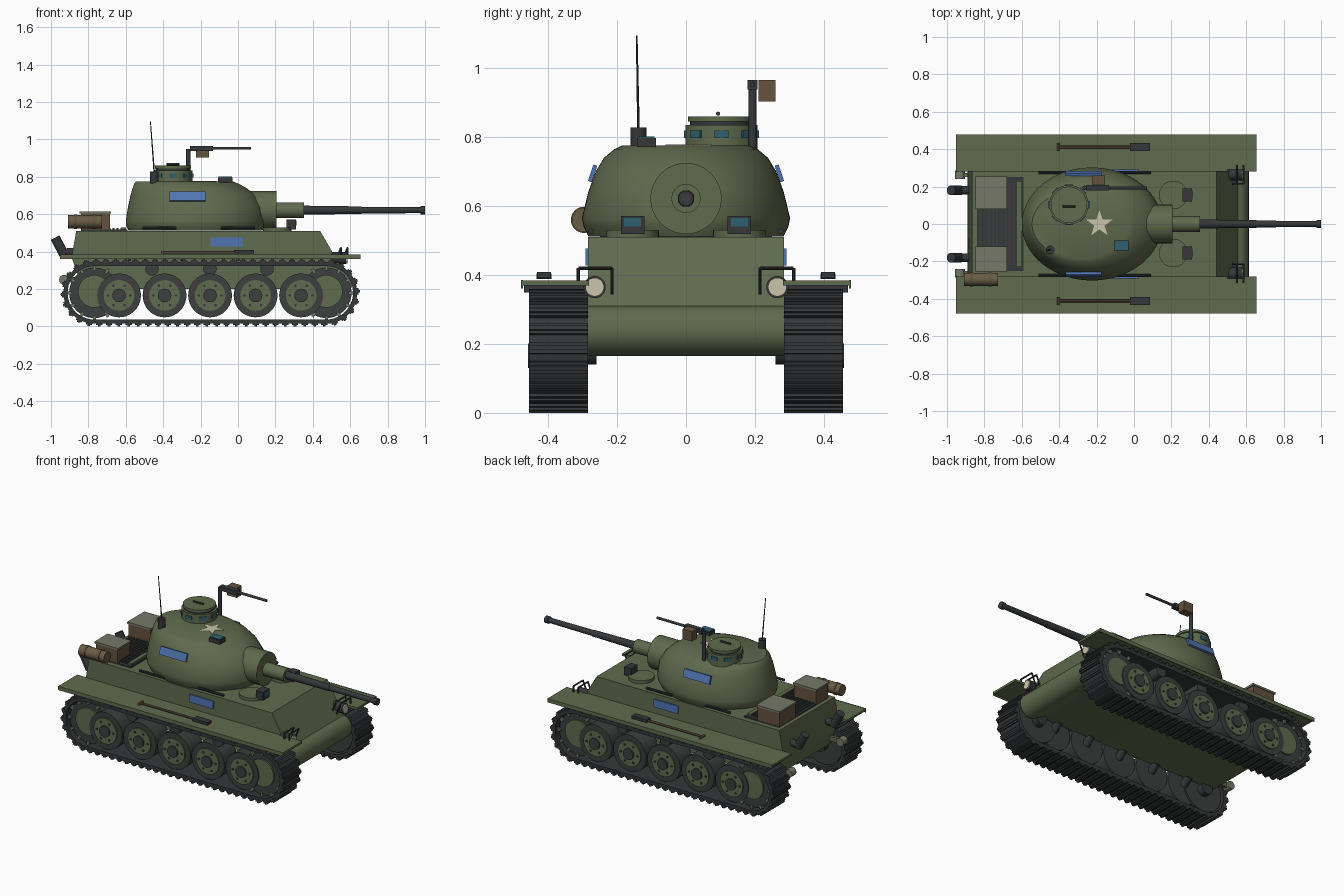
import bpy, bmesh, math
from mathutils import Vector, Matrix

if "Cube" in bpy.data.objects:
    bpy.data.objects.remove(bpy.data.objects["Cube"])

def material(name, r, g, b):
    m = bpy.data.materials.new(name)
    m.diffuse_color = (r, g, b, 1)
    m.use_nodes = True
    m.node_tree.nodes["Principled BSDF"].inputs["Base Color"].default_value = m.diffuse_color
    return m

GREEN = material("olive_green", .115, .145, .075)
DARK = material("dark_metal", .035, .038, .04)
TYRE = material("dark_rubber", .045, .05, .048)
BLUE = material("blue_panel", .08, .18, .45)
GLASS = material("teal_glass", .03, .12, .16)
BROWN = material("brown", .13, .085, .05)
CANVAS = material("canvas", .14, .11, .06)
LID = material("grey_green", .18, .19, .14)
CREAM = material("cream", .6, .56, .42)

def finish(name, bm, mat):
    bmesh.ops.recalc_face_normals(bm, faces=bm.faces)
    me = bpy.data.meshes.new(name)
    bm.to_mesh(me)
    bm.free()
    me.materials.append(mat)
    ob = bpy.data.objects.new(name, me)
    bpy.context.collection.objects.link(ob)
    return ob

def box(name, c, size, mat, rot=None):
    bm = bmesh.new()
    m = Matrix.Translation(c) @ (rot or Matrix()) @ Matrix.Diagonal((*size, 1))
    bmesh.ops.create_cube(bm, size=1, matrix=m)
    return finish(name, bm, mat)

def rod(name, p, q, r, mat, r2=None, n=32):
    p, q = Vector(p), Vector(q)
    d = q - p
    m = Matrix.Translation((p + q) / 2) @ d.to_track_quat('Z', 'Y').to_matrix().to_4x4()
    bm = bmesh.new()
    bmesh.ops.create_cone(bm, cap_ends=True, segments=n, radius1=r,
                          radius2=r if r2 is None else r2, depth=d.length, matrix=m)
    return finish(name, bm, mat)

def loft(name, rings, mat):
    bm = bmesh.new()
    vs = [[bm.verts.new(p) for p in ring] for ring in rings]
    n = len(vs[0])
    for a, b in zip(vs, vs[1:]):
        for i in range(n):
            bm.faces.new((a[i], a[(i + 1) % n], b[(i + 1) % n], b[i]))
    bm.faces.new(vs[0])
    bm.faces.new(vs[-1])
    return finish(name, bm, mat)

# Hull: side profile with rounded nose, extruded across
nose = [(.54 + .074 * math.cos(math.radians(a)), .24 + .075 * math.sin(math.radians(a)))
        for a in range(60, -121, -15)]
prof = [(-.865, .51), (.44, .51), (.555, .31)] + nose + [(.44, .205), (.38, .2), (-.83, .2), (-.89, .37)]
loft("hull", [[(x, y, z) for x, z in prof] for y in (-.284, .284)], GREEN)

# Turret: stacked ellipses
rings = []
for z, x0, x1, w in ((.512, -.585, .13, .283), (.54, -.598, .145, .297), (.565, -.6, .15, .302),
                     (.64, -.588, .14, .284), (.7, -.575, .1, .262), (.74, -.563, .045, .238),
                     (.765, -.555, 0, .208), (.776, -.545, -.03, .185)):
    rings.append([((x0 + x1) / 2 + (x1 - x0) / 2 * math.cos(t), w * math.sin(t), z)
                  for t in (i * math.tau / 64 for i in range(64))])
loft("turret", rings, GREEN)

# Gun
G = .622
rod("mantlet", (.03, 0, G), (.205, 0, G), .103, GREEN, n=48)
rod("gun_sleeve", (.2, 0, G), (.352, 0, G), .042, GREEN)
rod("barrel_rear", (.35, 0, G), (.66, 0, G), .024, DARK, .02)
rod("barrel_front", (.66, 0, G), (.98, 0, G), .018, DARK, .016)
rod("muzzle_ring", (.975, 0, G), (1, 0, G), .022, DARK)

# Commander cupola with vision blocks
cx, cy = -.348, .103
rod("cupola", (cx, cy, .76), (cx, cy, .835), .105, GREEN, n=48)
rod("cupola_rim", (cx, cy, .835), (cx, cy, .846), .092, DARK, n=48)
rod("cupola_hatch", (cx, cy, .846), (cx, cy, .86), .097, GREEN, n=48)
rod("hatch_handle", (cx - .035, cy - .01, .868), (cx + .035, cy - .01, .868), .006, DARK, n=12)
for i in range(8):
    t = i * math.tau / 8
    box("vision_block", (cx + .1 * math.cos(t), cy + .1 * math.sin(t), .808), (.018, .042, .022),
        GLASS, Matrix.Rotation(t, 4, 'Z'))

# Machine gun on post
rod("gun_post", (-.265, .193, .77), (-.265, .193, .95), .012, DARK, n=16)
box("gun_receiver", (-.195, .193, .952), (.125, .03, .028), DARK)
rod("gun_barrel", (-.14, .193, .953), (.07, .193, .953), .008, DARK, n=16)
box("ammo_box", (-.19, .235, .935), (.068, .05, .062), BROWN)

# Antenna, periscope and star on the turret roof
rod("antenna_base", (-.448, -.138, .74), (-.448, -.138, .828), .023, DARK)
rod("antenna", (-.448, -.138, .825), (-.468, -.143, 1.095), .004, DARK, .0025, 8)
box("roof_periscope", (-.068, -.115, .784), (.078, .055, .026), DARK)
box("periscope_glass", (-.068, -.115, .799), (.07, .048, .006), GLASS)
star = [(r * math.cos(a), r * math.sin(a)) for r, a in
        ((.074 if i % 2 == 0 else .029, math.pi / 2 + i * math.pi / 5) for i in range(10))]
loft("star", [[(-.185 + x, y, z) for x, y in star] for z in (.774, .779)], CREAM)

# Engine deck grille
box("grille_base", (-.715, 0, .513), (.25, .5, .01), DARK)
for i in range(10):
    box("grille_bar", (-.82 + i * .022, 0, .52), (.01, .46, .012), TYRE)
box("grille_end", (-.612, 0, .522), (.025, .46, .016), GREEN)

# Stowage boxes and bedroll
for y, w in ((.167, .175), (-.187, .135)):
    box("stowage_box", (-.763, y, .56), (.155, w - .01, .09), BROWN)
    box("stowage_lid", (-.763, y, .609), (.168, w, .012), LID)
rod("bedroll", (-.91, -.296, .56), (-.727, -.296, .56), .035, CANVAS)
for x in (-.87, -.77):
    rod("bedroll_strap", (x - .008, -.296, .56), (x + .008, -.296, .56), .038, BROWN)

# Track path: stadium loop returning point and tangent angle
X0, X1, ZC, R = -.768, .472, .18, .155
def track_path(s, r=R):
    L, A = X1 - X0, math.pi * R
    s %= 2 * (L + A)
    if s < L:
        return X0 + s, ZC - r, 0
    if s < L + A:
        t = (s - L) / R
        return X1 + r * math.sin(t), ZC - r * math.cos(t), t
    if s < 2 * L + A:
        return X1 - (s - L - A), ZC + r, math.pi
    t = math.pi + (s - 2 * L - A) / R
    return X0 + r * math.sin(t), ZC - r * math.cos(t), t

def track(side):
    N, total = 66, 2 * (X1 - X0 + math.pi * R)
    bm = bmesh.new()
    loop = []
    for i in range(N * 2):
        s = i * total / N / 2
        loop.append([bm.verts.new((x, side * y, z)) for y, r in
                     ((.285, R - .012), (.455, R - .012), (.455, R + .01), (.285, R + .01))
                     for x, z, _ in (track_path(s, r),)])
    for a, b in zip(loop, loop[1:] + loop[:1]):
        for k in range(4):
            bm.faces.new((a[k], a[(k + 1) % 4], b[(k + 1) % 4], b[k]))
    for i in range(N):
        x, z, t = track_path((i + .5) * total / N, R + .013)
        m = Matrix.Translation((x, side * .37, z)) @ Matrix.Rotation(-t, 4, 'Y')
        for w, h, d in ((.034, .010, 0), (.014, .024, 0)):
            bmesh.ops.create_cube(bm, size=1, matrix=m @ Matrix.Diagonal((w, .172, h, 1)))
    finish("track", bm, DARK)

# Everything repeated on both sides
for s in (-1, 1):
    track(s)
    box("fender", (-.148, s * .38, .377), (1.606, .198, .014), GREEN)
    box("fender_lip", (-.148, s * .476, .373), (1.606, .006, .024), GREEN)
    # road wheels
    for i in range(5):
        x = -.636 + i * .2433
        rod("road_wheel_tyre", (x, s * .31, .166), (x, s * .44, .166), .117, TYRE, n=40)
        rod("road_wheel_disc", (x, s * .435, .166), (x, s * .447, .166), .082, GREEN, n=40)
        rod("road_wheel_hub", (x, s * .44, .166), (x, s * .458, .166), .036, TYRE)
        for k in range(6):
            a = k * math.tau / 6
            bx, bz = x + .06 * math.cos(a), .166 + .06 * math.sin(a)
            rod("wheel_bolt", (bx, s * .44, bz), (bx, s * .452, bz), .007, DARK, n=8)
        rod("axle", (x, s * .27, .21), (x, s * .32, .17), .025, DARK, n=16)
    # sprocket and idler with teeth
    for x in (X0, X1):
        rod("end_wheel", (x, s * .30, ZC), (x, s * .425, ZC), .135, TYRE, n=40)
        rod("end_wheel_disc", (x, s * .42, ZC + .008), (x, s * .435, ZC + .008), .087, GREEN, n=40)
        rod("end_wheel_axle", (x, s * .26, ZC), (x, s * .32, ZC), .04, DARK)
        for k in range(12):
            a = k * math.tau / 12
            box("sprocket_tooth", (x + .134 * math.cos(a), s * .425, ZC + .134 * math.sin(a)),
                (.028, .02, .016), LID, Matrix.Rotation(-a, 4, 'Y'))
    # return rollers and fender brackets
    for x in (-.46, -.15, .155):
        rod("return_roller", (x, s * .28, .308), (x, s * .43, .308), .036, TYRE)
    for x in (-.58, -.3, 0, .29):
        box("fender_bracket", (x, s * .38, .36), (.014, .18, .022), DARK)
    # side panels and rails
    box("turret_panel", (-.27, s * .271, .695), (.19, .012, .05), BLUE,
        Matrix.Rotation(s * .32, 4, 'X'))
    box("hull_panel", (-.06, s * .287, .452), (.172, .01, .05), BLUE)
    for x in (-.42, 0):
        rod("hull_grab_rail", (x - .09, s * .275, .527), (x + .09, s * .275, .527), .008, DARK, n=10)
    # shovel
    rod("shovel_handle", (-.4, s * .412, .397), (0, s * .412, .397), .007, BROWN, n=12)
    rod("shovel_grip", (-.405, s * .39, .397), (-.405, s * .434, .397), .008, BROWN, n=12)
    box("shovel_blade", (.032, s * .412, .4), (.105, .042, .018), DARK)
    # driver hatch and periscope
    rod("driver_hatch", (.21, s * .155, .505), (.21, s * .155, .53), .076, GREEN, n=40)
    box("driver_periscope", (.285, s * .155, .545), (.05, .068, .052), DARK)
    box("driver_glass", (.311, s * .155, .553), (.006, .05, .025), GLASS)
    # headlight and guard
    rod("headlight", (.5, s * .265, .365), (.578, s * .265, .365), .032, DARK)
    rod("headlight_lens", (.575, s * .265, .365), (.585, s * .265, .365), .027, CREAM)
    for gx in (.55, .585):
        pts = [(gx, s * .312, .38), (gx, s * .312, .42), (gx, s * .215, .42), (gx - .03, s * .215, .345)]
        for p, q in zip(pts, pts[1:]):
            rod("headlight_guard", p, q, .005, DARK, n=10)
    # towing lugs, rear exhausts
    rod("front_tow_lug", (.58, s * .26, .25), (.58, s * .3, .25), .028, LID)
    rod("rear_tow_lug", (-.93, s * .24, .25), (-.93, s * .285, .25), .026, LID)
    box("rear_lug_arm", (-.89, s * .262, .25), (.09, .02, .03), GREEN)
    rod("exhaust", (-.93, s * .18, .385), (-.978, s * .18, .475), .026, DARK)
    rod("exhaust_elbow", (-.86, s * .18, .4), (-.935, s * .18, .395), .022, DARK)

# Small casting details
rod("barrel_bore", (.99, 0, G), (1.0005, 0, G), .012, TYRE)
bpy.ops.object.select_all(action='SELECT')
bpy.context.view_layer.objects.active = bpy.data.objects["turret"]
bpy.ops.object.shade_smooth_by_angle(angle=math.radians(30))
